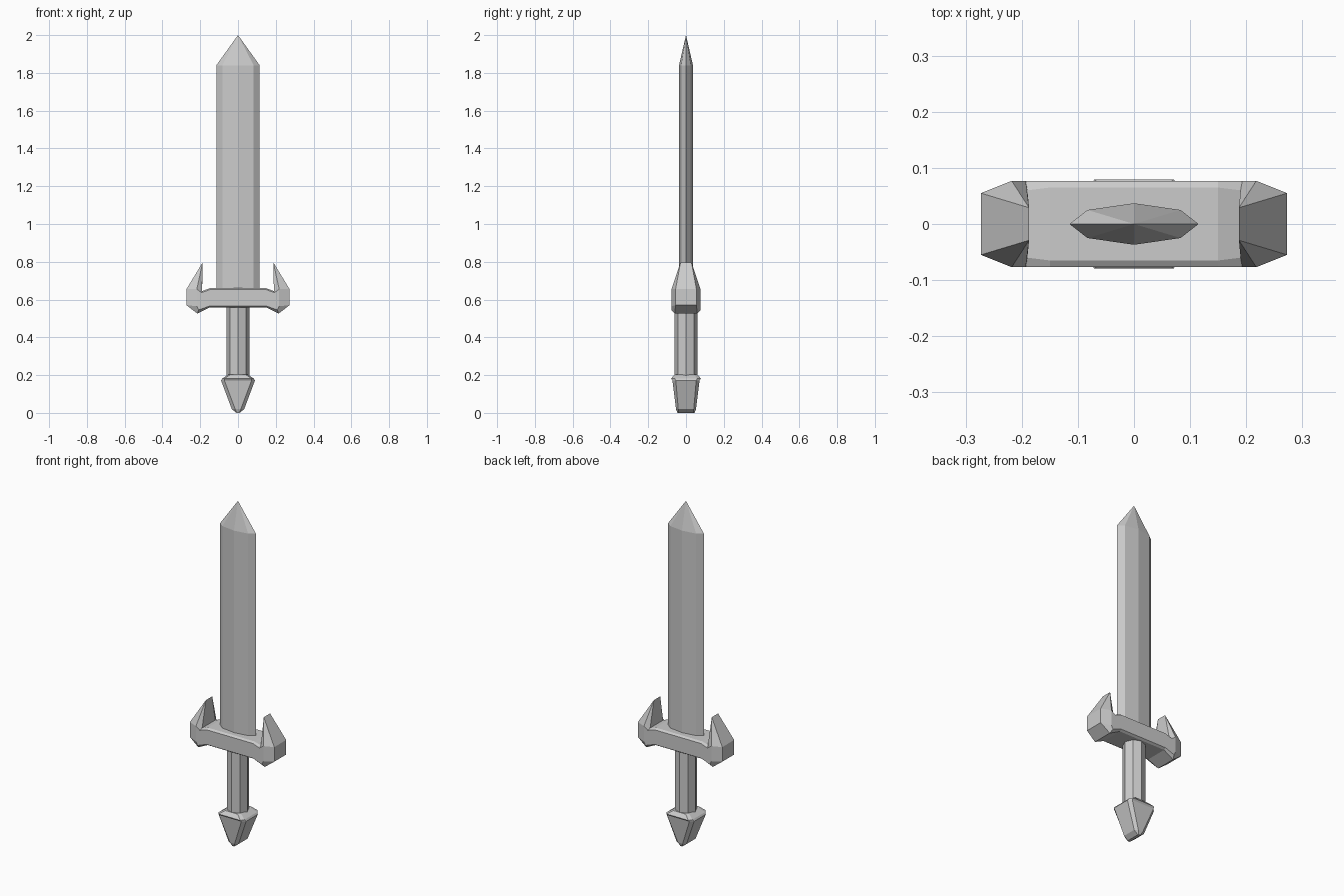
import bpy, bmesh, math

if "Cube" in bpy.data.objects:
    bpy.data.objects.remove(bpy.data.objects["Cube"])


def finish(name, bm):
    """Weld, orient and link a bmesh as a flat shaded object."""
    bmesh.ops.remove_doubles(bm, verts=bm.verts[:], dist=0.0005)
    bmesh.ops.recalc_face_normals(bm, faces=bm.faces[:])
    mesh = bpy.data.meshes.new(name)
    bm.to_mesh(mesh)
    bm.free()
    obj = bpy.data.objects.new(name, mesh)
    bpy.context.collection.objects.link(obj)
    return obj


def strip(bm, a, b):
    """Quads between two closed vertex loops."""
    n = len(a)
    for i in range(n):
        j = (i + 1) % n
        bm.faces.new((a[i], a[j], b[j], b[i]))


def loft(name, rings):
    """Skin a stack of equal-count rings and cap both ends."""
    bm = bmesh.new()
    loops = [[bm.verts.new(p) for p in ring] for ring in rings]
    for a, b in zip(loops, loops[1:]):
        strip(bm, a, b)
    bm.faces.new(loops[0])
    bm.faces.new(loops[-1])
    return finish(name, bm)


# Blade: eight-sided lens section, closing to a point
lens = [(0.115, 0), (0.083, 0.025), (0, 0.037), (-0.083, 0.025),
        (-0.115, 0), (-0.083, -0.025), (0, -0.037), (0.083, -0.025)]
bm = bmesh.new()
low, high = [[bm.verts.new((x, y, z)) for x, y in lens] for z in (0.64, 1.84)]
strip(bm, low, high)
bm.faces.new(low)
tip = bm.verts.new((0, 0, 2))
for i in range(8):
    bm.faces.new((high[i], high[(i + 1) % 8], tip))
finish("blade", bm)

# Guard: rim profile (x, z, half depth) bevelled out to a flat side profile
rim = [(0.15, 0.66, 0.065), (0.19, 0.645, 0.06), (0.187, 0.797, 0.029),
       (0.273, 0.655, 0.055), (0.273, 0.57, 0.055), (0.215, 0.526, 0.06),
       (0.15, 0.558, 0.065)]
side = [(0.15, 0.652), (0.193, 0.637), (0.218, 0.655), (0.218, 0.655),
        (0.218, 0.565), (0.208, 0.545), (0.15, 0.566)]
rim += [(-x, z, d) for x, z, d in reversed(rim)]
side += [(-x, z) for x, z in reversed(side)]
bm = bmesh.new()
rims = []
for s in (-1, 1):
    r = [bm.verts.new((x, s * d, z)) for x, z, d in rim]
    f = [bm.verts.new((x, s * 0.077, z)) for x, z in side]
    strip(bm, r, f)
    bm.faces.new(f)
    rims.append(r)
strip(bm, *rims)
finish("guard", bm)

# Grip: octagonal rod
loft("grip", [[(0.06 * math.cos(k * math.pi / 4), 0.06 * math.sin(k * math.pi / 4), z)
               for k in range(8)] for z in (0.18, 0.58)])


# Pommel: chamfered wedge tapering downwards
def chamfered(z, hx, hy, cx, cy):
    q = [(hx, hy - cy), (hx - cx, hy)]
    pts = q + [(-x, y) for x, y in reversed(q)]
    return [(x, y, z) for x, y in pts + [(-x, -y) for x, y in pts]]


loft("pommel", [chamfered(0.0, 0.008, 0.045, 0.003, 0.005),
                chamfered(0.02, 0.033, 0.053, 0.018, 0.012),
                chamfered(0.172, 0.09, 0.072, 0.018, 0.018),
                chamfered(0.182, 0.083, 0.079, 0.012, 0.02),
                chamfered(0.203, 0.052, 0.06, 0.012, 0.015)])
